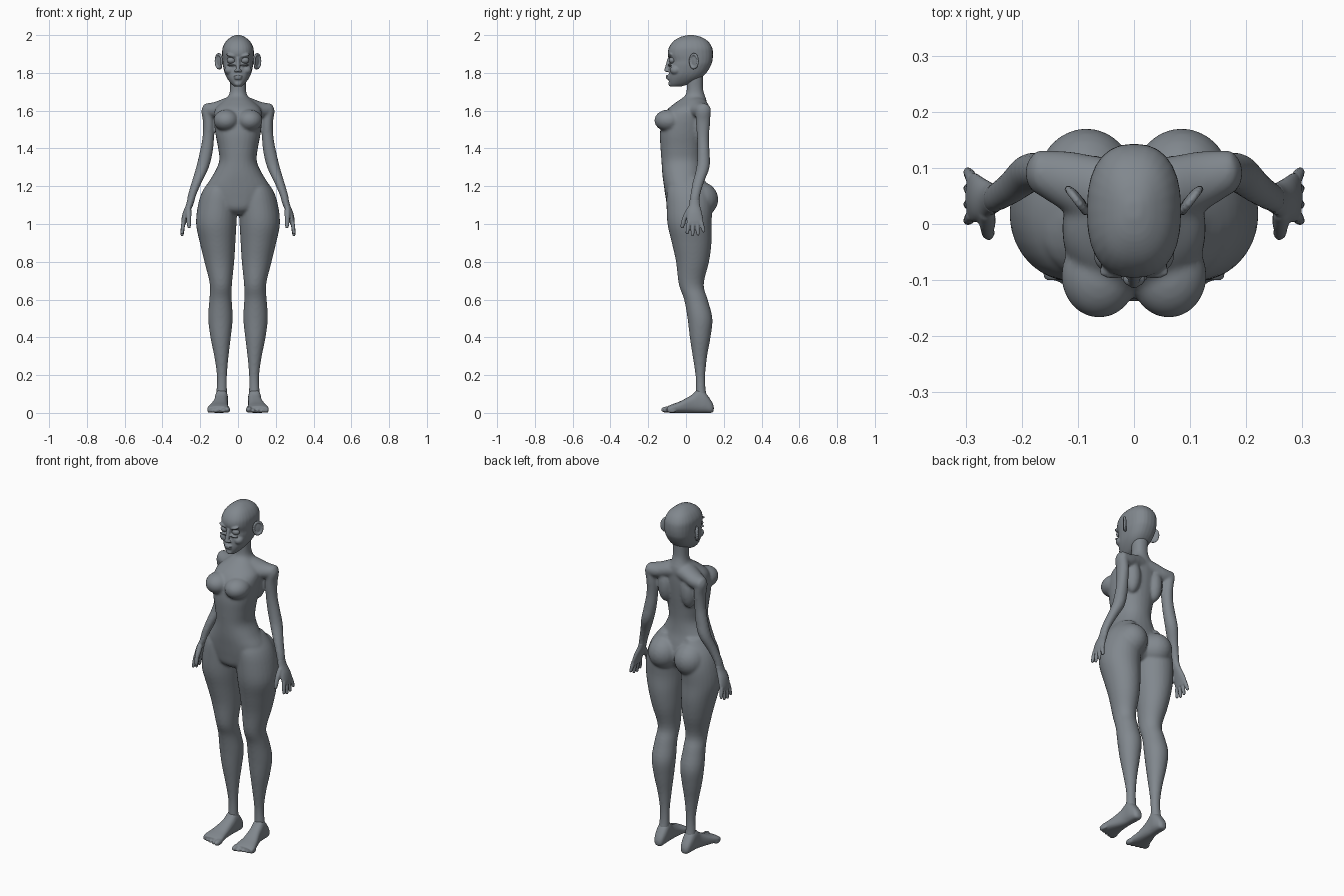
import bpy
import bmesh
import math
from mathutils import Matrix, Vector

cube = bpy.data.objects.get("Cube")
if cube:
    bpy.data.objects.remove(cube, do_unlink=True)

skin = bpy.data.materials.new("slate_grey")
skin.use_nodes = True
skin.diffuse_color = (0.22, 0.245, 0.27, 1)
skin.node_tree.nodes["Principled BSDF"].inputs["Base Color"].default_value = skin.diffuse_color


def smooth_path(rows, steps=4):
    """Catmull-Rom interpolation through rows of numbers."""
    out = []
    for i in range(len(rows) - 1):
        p, q, r, s = (rows[max(0, min(len(rows) - 1, i + k))] for k in (-1, 0, 1, 2))
        for j in range(steps):
            t = j / steps
            out.append([b + t * (c - a + t * (2 * a - 5 * b + 4 * c - d
                        + t * (3 * (b - c) + d - a))) / 2 if t else b
                        for a, b, c, d in zip(p, q, r, s)])
    return out + [rows[-1]]


def loft(bm, rows, axis="z", power=2.0, sides=28):
    """Skin oval rings; each row is (position, low a, high a, low b, high b)."""
    previous = None
    for pos, a0, a1, b0, b1 in smooth_path(rows):
        ring = []
        for k in range(sides):
            angle = math.tau * k / sides
            c, s = math.cos(angle), math.sin(angle)
            a = (a0 + a1) / 2 + (a1 - a0) / 2 * math.copysign(abs(c) ** (2 / power), c)
            b = (b0 + b1) / 2 + (b1 - b0) / 2 * math.copysign(abs(s) ** (2 / power), s)
            co = {"x": (pos, a, b), "y": (a, pos, b), "z": (a, b, pos)}[axis]
            ring.append(bm.verts.new(co))
        if previous:
            for k in range(sides):
                n = (k + 1) % sides
                bm.faces.new((previous[k], previous[n], ring[n], ring[k]))
        else:
            bm.faces.new(ring)
        previous = ring
    bm.faces.new(previous)


def ball(bm, centre, radii, turn=0.0, axis="Z"):
    matrix = (Matrix.Translation(centre) @ Matrix.Rotation(turn, 4, axis)
              @ Matrix.Diagonal((*radii, 1)))
    bmesh.ops.create_uvsphere(bm, u_segments=24, v_segments=14, radius=1, matrix=matrix)


def limb(bm, start, end, r0, r1):
    """Rounded finger-like stalk made of overlapping balls and a hull."""
    part = bmesh.new()
    for p, r in ((start, r0), (Vector(start).lerp(end, 0.55), r0), (end, r1)):
        ball(part, p, (r, r, r))
    hull = bmesh.ops.convex_hull(part, input=part.verts)
    loose = [v for v in hull["geom_interior"] if isinstance(v, bmesh.types.BMVert)]
    bmesh.ops.delete(part, geom=loose, context="VERTS")
    temp = bpy.data.meshes.new("stalk")
    part.to_mesh(temp)
    bm.from_mesh(temp)
    bpy.data.meshes.remove(temp)
    part.free()


def mirror_x(bm):
    copy = bmesh.ops.duplicate(bm, geom=bm.verts[:] + bm.edges[:] + bm.faces[:])
    for v in copy["geom"]:
        if isinstance(v, bmesh.types.BMVert):
            v.co.x *= -1


def finish(name, bm, voxel=0.0, relax=0, side=1):
    mesh = bpy.data.meshes.new(name)
    for v in bm.verts:
        v.co.x *= side
        v.co.z = max(v.co.z, 0)
    bmesh.ops.recalc_face_normals(bm, faces=bm.faces)
    bm.to_mesh(mesh)
    bm.free()
    mesh.materials.append(skin)
    obj = bpy.data.objects.new(name, mesh)
    bpy.context.collection.objects.link(obj)
    if voxel:
        remesh = obj.modifiers.new("blend", "REMESH")
        remesh.mode = "VOXEL"
        remesh.voxel_size = voxel
        remesh.use_smooth_shade = True
        soften = obj.modifiers.new("soften", "SMOOTH")
        soften.factor = 0.5
        soften.iterations = relax
    for f in mesh.polygons:
        f.use_smooth = True
    return obj


# Body: one leg and arm, mirrored, then blended with the torso
body = bmesh.new()
loft(body, [(0.05, .055, .12, .045, .12), (0.12, .058, .114, .052, .105),
            (0.2, .058, .112, .05, .102), (0.3, .05, .126, .035, .112),
            (0.4, .038, .146, .02, .13), (0.5, .028, .158, .008, .14),
            (0.6, .033, .152, -.01, .115), (0.68, .032, .149, -.038, .094),
            (0.8, .02, .178, -.053, .122), (0.9, .014, .202, -.075, .135),
            (1.0, .008, .222, -.098, .135), (1.1, .004, .212, -.103, .14),
            (1.18, .01, .185, -.1, .125), (1.25, .03, .132, -.08, .09)])
loft(body, [(1.1, .235, .272, .018, .07), (1.15, .222, .266, .022, .075),
            (1.22, .192, .246, .035, .095), (1.3, .154, .222, .055, .125),
            (1.38, .134, .203, .06, .125), (1.46, .126, .188, .058, .122),
            (1.54, .125, .186, .052, .128), (1.6, .135, .194, .052, .13),
            (1.635, .15, .18, .07, .115)])
# Shoulder bridge, shoulder blade, breast and buttock
loft(body, [(0.0, -.02, .11, 1.58, 1.68), (0.06, -.01, .12, 1.57, 1.67),
            (0.12, .02, .13, 1.56, 1.647), (0.175, .055, .132, 1.57, 1.637)], axis="x")
ball(body, (.075, .075, 1.53), (.045, .048, .1))
ball(body, (.062, -.092, 1.548), (.068, .076, .058))
ball(body, (.085, .07, 1.13), (.09, .101, .095))
mirror_x(body)
torso = [(1.05, .05, -.06, .07), (1.08, .12, -.095, .1), (1.14, .17, -.108, .115),
         (1.2, .168, -.117, .105), (1.26, .132, -.125, .09), (1.33, .1, -.13, .085),
         (1.4, .105, -.135, .09), (1.48, .12, -.138, .1), (1.56, .128, -.125, .108),
         (1.61, .12, -.095, .11), (1.65, .08, -.045, .11), (1.68, .05, -.005, .1),
         (1.72, .042, .004, .09), (1.8, .045, 0, .092)]
loft(body, [(z, -w, w, f, b) for z, w, f, b in torso], power=2.2)
finish("body", body, 0.007, 8)

# Head with nose, brows, lids and lips blended in
head = bmesh.new()
ball(head, (.036, -.084, 1.892), (.028, .014, .008), -.25, "Y")
ball(head, (.036, -.086, 1.843), (.024, .012, .006))
ball(head, (.01, -.098, 1.812), (.01, .012, .008))
ball(head, (.045, -.055, 1.815), (.027, .03, .025))
mirror_x(head)
skull = [(1.727, .018, -.078, -.03), (1.742, .036, -.088, .02), (1.77, .057, -.092, .075),
         (1.8, .071, -.09, .108), (1.84, .08, -.086, .132), (1.865, .082, -.084, .14),
         (1.9, .084, -.096, .143), (1.935, .081, -.09, .138), (1.968, .063, -.066, .116),
         (1.99, .036, -.03, .08), (2.0, .012, .01, .04)]
loft(head, [(z, -w, w, f, b) for z, w, f, b in skull], power=2.4)
limb(head, (0, -.088, 1.875), (0, -.104, 1.815), .01, .011)
ball(head, (0, -.096, 1.783), (.024, .012, .006))
ball(head, (0, -.094, 1.771), (.021, .012, .006))
ball(head, (0, -.08, 1.742), (.02, .014, .014))
finish("head", head, 0.0045, 3)

for side, label in ((1, "left"), (-1, "right")):
    eye = bmesh.new()
    ball(eye, (.036, -.073, 1.867), (.023, .018, .018))
    finish(label + "_eye", eye, side=side)

    # Ear: thin shell with a raised rim and lobe
    ear = bmesh.new()
    turn = Matrix.Translation((.098, .045, 1.862)) @ Matrix.Rotation(-.65, 4, "Z")
    ball(ear, (0, 0, 0), (.006, .026, .036))
    ball(ear, (0, -.008, -.03), (.007, .012, .014))
    for k in range(20):
        angle = math.tau * k / 20
        ball(ear, (.005, .025 * math.cos(angle), .036 * math.sin(angle)), (.007, .007, .008))
    bmesh.ops.transform(ear, matrix=turn, verts=ear.verts)
    finish(label + "_ear", ear, 0.003, 3, side)

    # Hand: flat palm, four fingers and a forward thumb
    hand = bmesh.new()
    loft(hand, [(0.995, .278, .3, .008, .088), (1.02, .27, .3, .003, .092),
                (1.06, .255, .292, .006, .084), (1.1, .238, .276, .015, .074),
                (1.13, .23, .268, .02, .072)])
    for k, length in enumerate((.052, .062, .058, .042)):
        limb(hand, (.289, .015 + .022 * k, 1.01), (.296, .006 + .029 * k, 1.005 - length),
             .0105, .0085)
    limb(hand, (.262, .018, 1.075), (.261, -.01, 1.025), .015, .012)
    limb(hand, (.261, -.01, 1.025), (.259, -.02, .985), .012, .009)
    finish(label + "_hand", hand, 0.004, 3, side)

    # Foot: heel to ball, then five toes
    foot = bmesh.new()
    loft(foot, [(.147, .075, .097, .012, .035), (.135, .06, .112, 0, .062),
                (.1, .052, .121, 0, .11), (.065, .053, .123, 0, .125),
                (.03, .054, .128, 0, .095), (-.03, .052, .148, 0, .062),
                (-.075, .045, .162, 0, .045), (-.1, .045, .16, .002, .034)],
         axis="y", power=2.5)
    for k in range(5):
        r = .017 if k == 0 else .0125 - .0007 * k
        ball(foot, (.058 + .0235 * k, -.1 + .006 * k, r), (r, .033 - .002 * k, r))
    finish(label + "_foot", foot, 0.005, 4, side)
